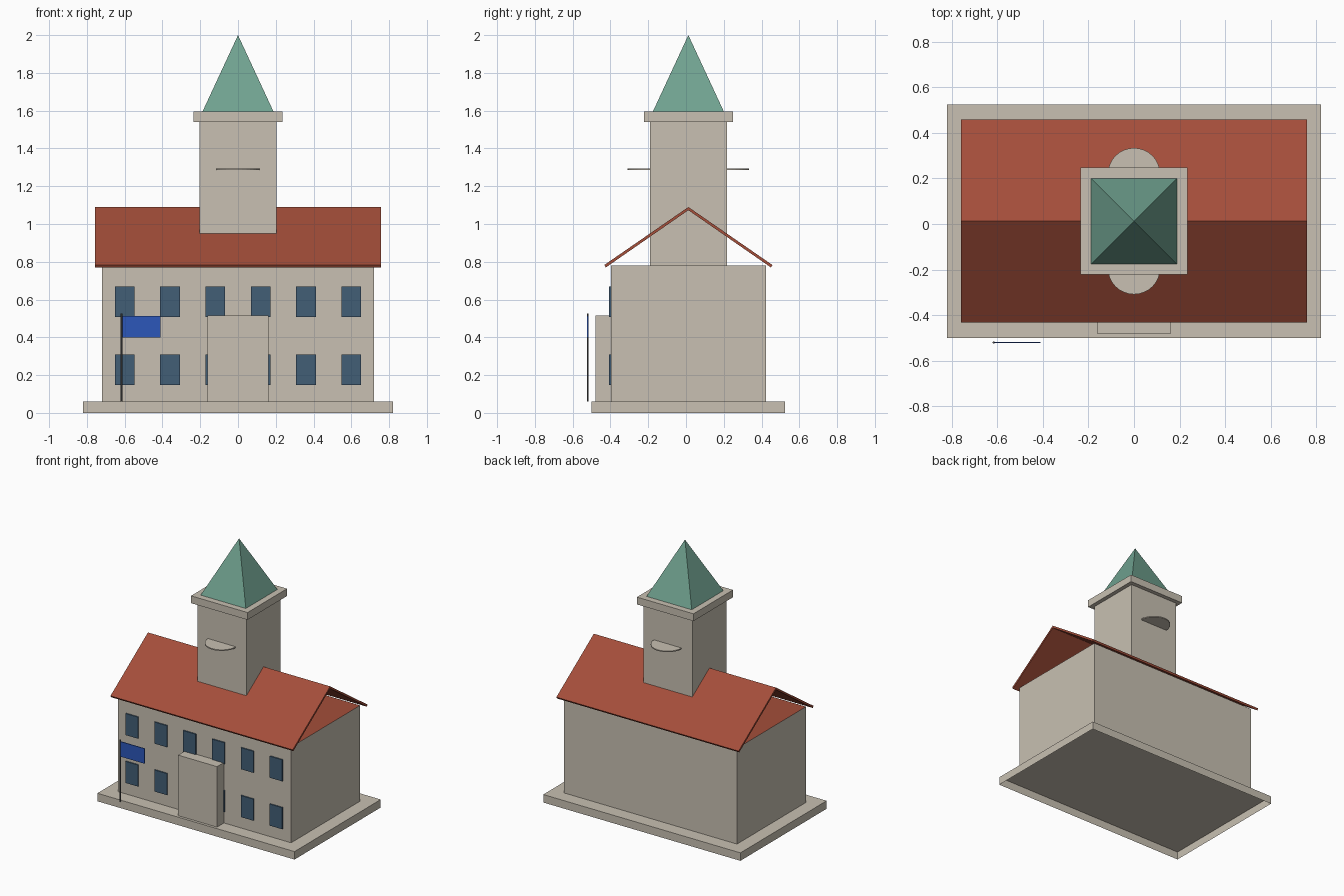
import bpy, bmesh, math
from mathutils import Matrix

if "Cube" in bpy.data.objects:
    bpy.data.objects.remove(bpy.data.objects["Cube"])

CY = 0.0125  # centre line of the building (the flagpole stands in front of the plinth)


def material(name, r, g, b):
    m = bpy.data.materials.new(name)
    lin = [((c / 255 + 0.055) / 1.055) ** 2.4 for c in (r, g, b)]
    m.diffuse_color = (*lin, 1)
    m.use_nodes = True
    m.node_tree.nodes["Principled BSDF"].inputs["Base Color"].default_value = m.diffuse_color
    return m


STONE = material("stone", 200, 192, 178)
ROOF = material("red_roof", 164, 78, 58)
COPPER = material("green_copper", 112, 162, 144)
GLASS = material("blue_glass", 66, 94, 118)
FLAG = material("flag_blue", 44, 87, 186)
METAL = material("dark_metal", 84, 84, 84)


def finish(name, bm, *mats):
    bmesh.ops.recalc_face_normals(bm, faces=bm.faces)
    me = bpy.data.meshes.new(name)
    bm.to_mesh(me)
    bm.free()
    for m in mats:
        me.materials.append(m)
    ob = bpy.data.objects.new(name, me)
    bpy.context.collection.objects.link(ob)
    return ob


def box(name, x0, x1, y0, y1, z0, z1, mat):
    bm = bmesh.new()
    m = (Matrix.Translation(((x0 + x1) / 2, (y0 + y1) / 2, (z0 + z1) / 2))
         @ Matrix.Diagonal((x1 - x0, y1 - y0, z1 - z0, 1)))
    bmesh.ops.create_cube(bm, size=1, matrix=m)
    return finish(name, bm, mat)


def cone(name, sides, r1, r2, x, y, z0, z1, mat, turn=0):
    bm = bmesh.new()
    m = Matrix.Translation((x, y, (z0 + z1) / 2)) @ Matrix.Rotation(turn, 4, 'Z')
    bmesh.ops.create_cone(bm, cap_ends=True, segments=sides, radius1=r1,
                          radius2=r2, depth=z1 - z0, matrix=m)
    return finish(name, bm, mat)


# Plinth, hollow underneath
plinth = box("plinth", -0.82, 0.82, CY - 0.5125, CY + 0.5125, 0, 0.06, STONE)
bm = bmesh.new()
bm.from_mesh(plinth.data)
bmesh.ops.delete(bm, geom=[f for f in bm.faces if f.normal.z < -0.5], context='FACES_ONLY')
bm.to_mesh(plinth.data)
bm.free()

# Main hall, with a red attic floor under the open gables
hall = box("main_hall", -0.72, 0.72, CY - 0.41, CY + 0.41, 0.06, 0.78, STONE)
hall.data.materials.append(ROOF)
for p in hall.data.polygons:
    if p.normal.z > 0.5:
        p.material_index = 1

# Entrance block
box("entrance", -0.162, 0.162, -0.48, -0.395, 0.06, 0.515, STONE)

# Thin pitched roof: a chevron profile extruded along x
profile = [(-0.445, 0.783), (0, 1.09), (0.445, 0.783),
           (0.437, 0.77), (0, 1.073), (-0.437, 0.77)]
bm = bmesh.new()
face = bm.faces.new([bm.verts.new((-0.758, CY + y, z)) for y, z in profile])
ext = bmesh.ops.extrude_face_region(bm, geom=[face])
bmesh.ops.translate(bm, vec=(1.516, 0, 0),
                    verts=[v for v in ext["geom"] if isinstance(v, bmesh.types.BMVert)])
finish("roof", bm, ROOF)

# Tower, cornice and spire
box("tower", -0.204, 0.204, CY - 0.204, CY + 0.204, 0.78, 1.54, STONE)
box("tower_cornice", -0.235, 0.235, CY - 0.235, CY + 0.235, 1.54, 1.595, STONE)
cone("spire", 4, 0.188 * math.sqrt(2), 0, 0, CY, 1.595, 2.0, COPPER, math.pi / 4)

# Flat round ledges on the front and back of the tower
for name, side in (("front_ledge", -1), ("back_ledge", 1)):
    cone(name, 32, 0.115, 0.115, 0, CY + side * 0.206, 1.286, 1.294, STONE)

# Two rows of six front windows
for row, z in enumerate((0.147, 0.507)):
    for i in range(6):
        x = -0.6 + 0.24 * i
        box(f"window_{row}_{i}", x - 0.052, x + 0.052, -0.4065, -0.397, z, z + 0.162, GLASS)

# Flagpole and flag
cone("flagpole", 10, 0.005, 0.005, -0.616, -0.52, 0.06, 0.525, METAL)
box("flag", -0.612, -0.41, -0.523, -0.517, 0.4, 0.513, FLAG)
